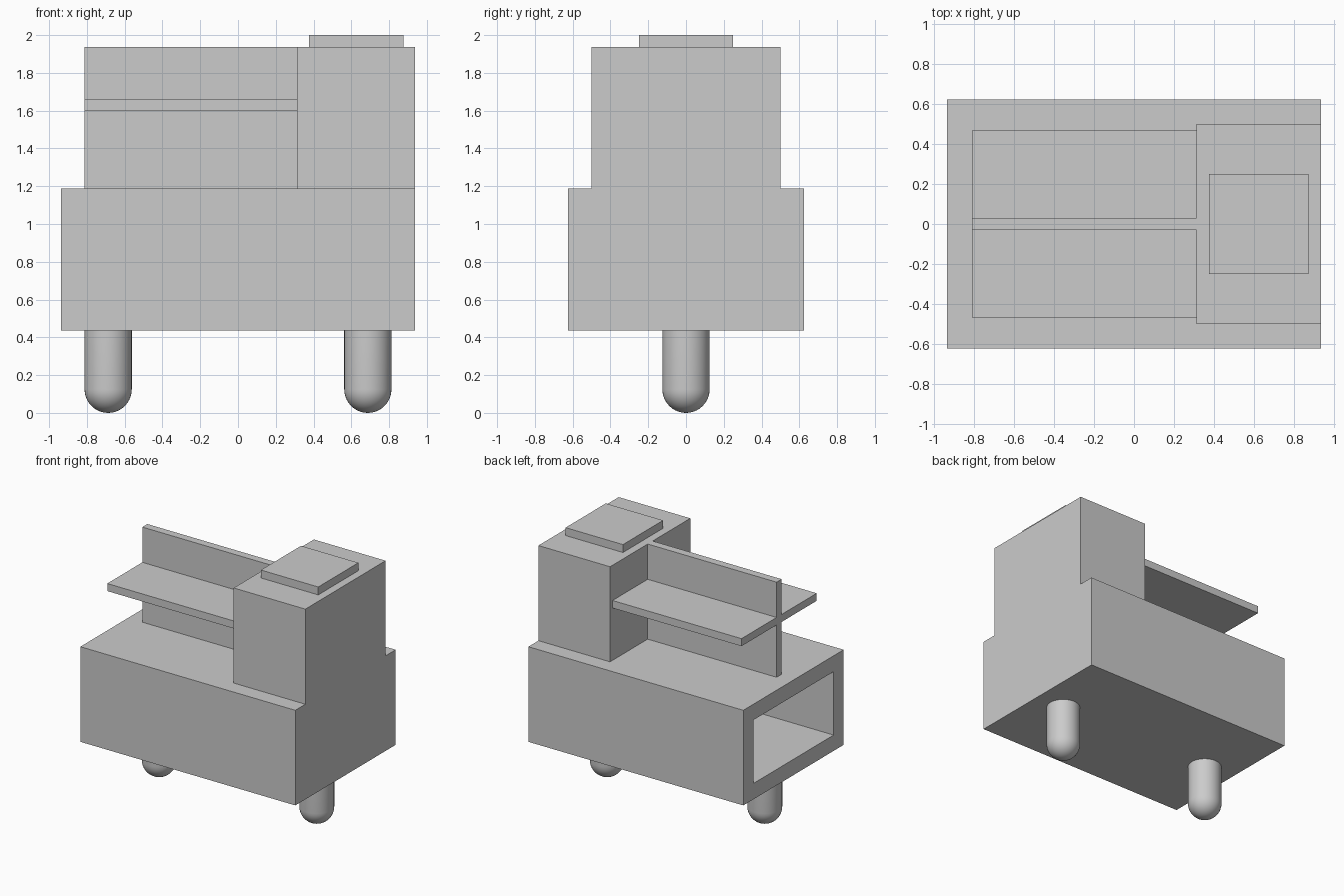
import bpy
import bmesh
from math import sin, cos, pi
from mathutils import Vector, Matrix

cube = bpy.data.objects.get("Cube")
if cube:
    bpy.data.objects.remove(cube, do_unlink=True)

U = 1 / 16  # design unit

grey = bpy.data.materials.new("light_grey")
grey.use_nodes = True
COLOR = (0.6, 0.6, 0.6, 1)
grey.diffuse_color = COLOR
grey.node_tree.nodes["Principled BSDF"].inputs["Base Color"].default_value = COLOR


def finish(bm, name):
    bmesh.ops.recalc_face_normals(bm, faces=bm.faces)
    mesh = bpy.data.meshes.new(name)
    bm.to_mesh(mesh)
    bm.free()
    mesh.materials.append(grey)
    obj = bpy.data.objects.new(name, mesh)
    bpy.context.collection.objects.link(obj)
    return obj


def box_mesh(low, high):
    low, high = Vector(low) * U, Vector(high) * U
    bm = bmesh.new()
    size = Matrix.Diagonal((high - low).to_4d())
    bmesh.ops.create_cube(bm, size=1, matrix=Matrix.Translation((low + high) / 2) @ size)
    return bm


def box(name, low, high):
    return finish(box_mesh(low, high), name)


# Hollow body, open at one end
bm = box_mesh((-15, -10, 7), (15, 10, 19))
end = min(bm.faces, key=lambda f: f.calc_center_median().x)
bmesh.ops.inset_region(bm, faces=[end], thickness=2 * U, use_even_offset=True)
inner = bmesh.ops.extrude_discrete_faces(bm, faces=[end])["faces"][0]
bmesh.ops.translate(bm, verts=inner.verts, vec=(26 * U, 0, 0))
finish(bm, "body")

# Tower with raised cap
box("tower", (5, -8, 19), (15, 8, 31))
box("tower_cap", (6, -4, 31), (14, 4, 32))

# Crossed plates behind the tower
box("upright_plate", (-13, -0.5, 19), (5, 0.5, 31))
for side, name in ((-1, "front_shelf"), (1, "back_shelf")):
    y = sorted((side * 0.5, side * 7.5))
    box(name, (-13, y[0], 25.6), (5, y[1], 26.55))

# Round-ended legs
R = 2 * U
STEPS = 10
for x, name in ((-11, "right_leg"), (11, "left_leg")):
    bm = bmesh.new()
    angles = [i * pi / 2 / STEPS for i in range(STEPS + 1)]
    path = [(R * sin(a), R - R * cos(a)) for a in angles] + [(R, 7 * U), (0, 7 * U)]
    verts = [bm.verts.new((r, 0, z)) for r, z in path]
    edges = [bm.edges.new(pair) for pair in zip(verts, verts[1:])]
    bmesh.ops.spin(bm, geom=verts + edges, cent=(0, 0, 0), axis=(0, 0, 1),
                   angle=2 * pi, steps=40, use_merge=True)
    bmesh.ops.remove_doubles(bm, verts=bm.verts, dist=0.0001)
    leg = finish(bm, name)
    leg.location.x = x * U
    bpy.ops.object.select_all(action="DESELECT")
    leg.select_set(True)
    bpy.context.view_layer.objects.active = leg
    bpy.ops.object.shade_smooth_by_angle()
